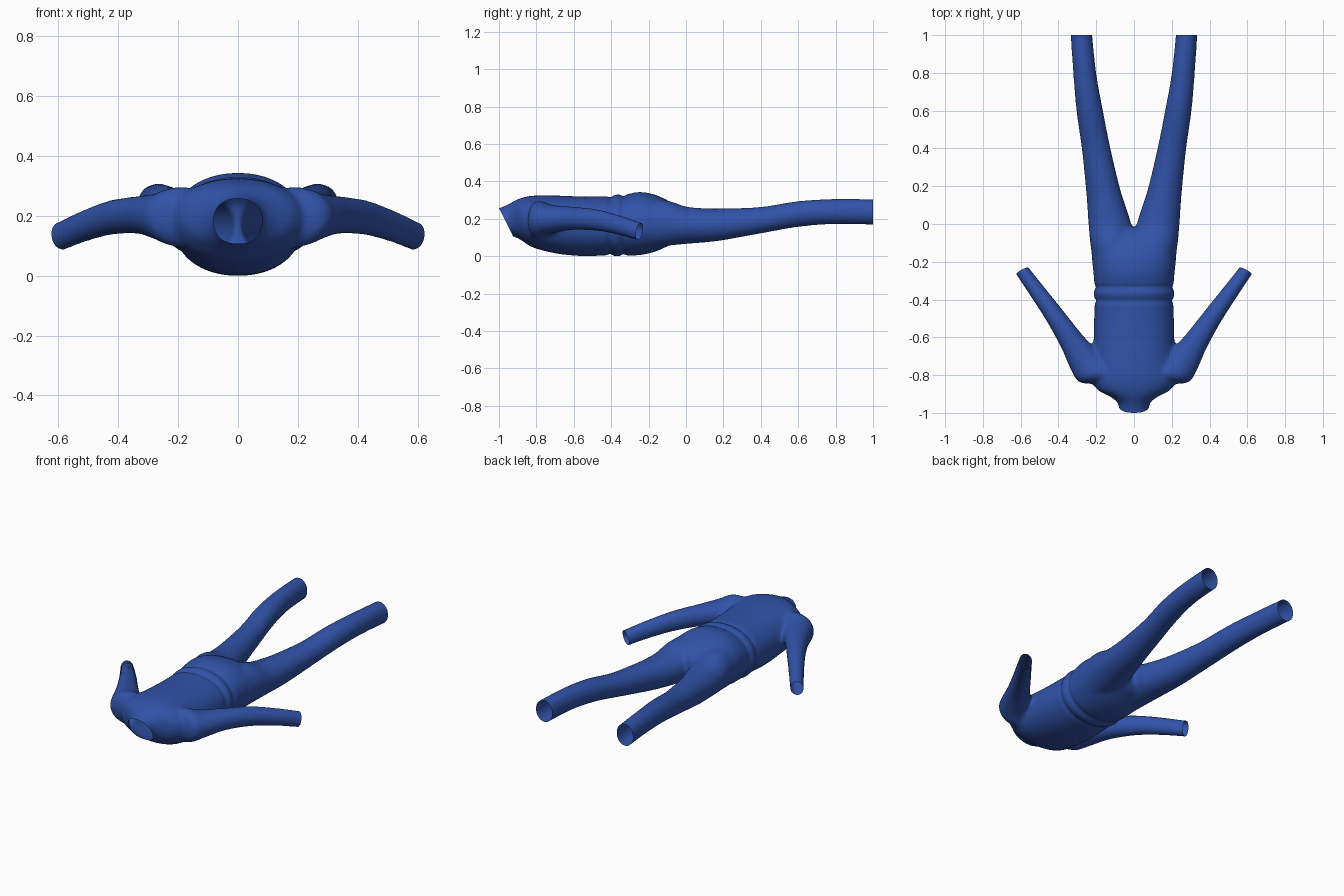
import bpy, bmesh, math
from mathutils import Vector

if "Cube" in bpy.data.objects:
    bpy.data.objects.remove(bpy.data.objects["Cube"])


def material(name, rgb):
    m = bpy.data.materials.new(name)
    m.diffuse_color = (*rgb, 1)
    m.use_nodes = True
    m.node_tree.nodes["Principled BSDF"].inputs["Base Color"].default_value = m.diffuse_color
    return m


blue = material("suit blue", (0.03, 0.085, 0.39))
dark = material("gusset dark navy", (0.008, 0.005, 0.03))


def spline(keys, steps=5):
    """Catmull-Rom samples through rows of numbers."""
    out = []
    for i in range(len(keys) - 1):
        p0, p1 = keys[max(i - 1, 0)], keys[i]
        p2, p3 = keys[i + 1], keys[min(i + 2, len(keys) - 1)]
        for s in range(steps):
            t = s / steps
            out.append([0.5 * (2 * b + (c - a) * t + (2 * a - 5 * b + 4 * c - d) * t * t
                               + (3 * b - a - 3 * c + d) * t ** 3)
                        for a, b, c, d in zip(p0, p1, p2, p3)])
    out.append(list(keys[-1]))
    return out


def loft(bm, keys, side, mirror=1, power=1.0, n=40):
    """Closed tube: keys are (x, y, z, half width, half height)."""
    rings = []
    for x, y, z, hw, hh in spline(keys):
        ring = []
        for k in range(n):
            a = 2 * math.pi * k / n
            c, s = math.cos(a), math.sin(a)
            u = math.copysign(abs(c) ** power, c) * hw
            v = math.copysign(abs(s) ** power, s) * hh
            p = Vector((x, y, z)) + side * u + Vector((0, 0, v))
            ring.append(bm.verts.new((p.x * mirror, p.y, p.z)))
        rings.append(ring)
    for r, q in zip(rings, rings[1:]):
        for k in range(n):
            bm.faces.new((r[k], r[(k + 1) % n], q[(k + 1) % n], q[k]))
    bm.faces.new(rings[0])
    bm.faces.new(rings[-1])


# torso rows: y, bottom z, top z, half width
torso = [(-1.06, .11, .25, .08), (-1.0, .115, .26, .08), (-.95, .115, .28, .084),
         (-.915, .105, .30, .125), (-.88, .088, .314, .19), (-.82, .05, .326, .225),
         (-.7, .018, .327, .215), (-.55, .003, .322, .213), (-.4, .008, .324, .208),
         (-.32, .006, .333, .21), (-.25, .008, .346, .216), (-.17, .025, .333, .224),
         (-.1, .055, .302, .226), (-.05, .08, .27, .19), (-.02, .11, .235, .13)]
# leg rows: y, bottom z, top z, inner x, outer x
leg = [(-.2, .05, .30, .02, .215), (-.1, .058, .30, .005, .232), (0, .068, .268, .015, .241),
       (.1, .076, .259, .046, .248), (.2, .088, .258, .077, .256), (.4, .124, .266, .124, .277),
       (.6, .159, .297, .164, .305), (.8, .174, .309, .20, .322), (1.04, .169, .306, .225, .338)]
# arm rows: x, y, z, half width, half height
arm = [(.10, -.80, .19, .07, .10), (.20, -.785, .198, .10, .10), (.26, -.725, .20, .088, .078),
       (.33, -.62, .205, .066, .063), (.42, -.485, .197, .052, .058),
       (.51, -.36, .169, .044, .053), (.59, -.25, .135, .038, .05), (.63, -.195, .118, .038, .05)]

bm = bmesh.new()
loft(bm, [(0, y, (a + b) / 2, w, (b - a) / 2) for y, a, b, w in torso],
     Vector((1, 0, 0)), power=0.94)
for m in (1, -1):
    loft(bm, [((i + o) / 2, y, (a + b) / 2, (o - i) / 2, (b - a) / 2) for y, a, b, i, o in leg],
         Vector((1, 0, 0)), m)
    loft(bm, arm, Vector((.83, -.56, 0)), m)
bmesh.ops.recalc_face_normals(bm, faces=bm.faces)
mesh = bpy.data.meshes.new("body_suit")
bm.to_mesh(mesh)
bm.free()
suit = bpy.data.objects.new("body_suit", mesh)
bpy.context.collection.objects.link(suit)
bpy.context.view_layer.objects.active = suit
suit.select_set(True)

# fuse torso, arms and legs into one smooth skin
rem = suit.modifiers.new("fuse", 'REMESH')
rem.mode = 'VOXEL'
rem.voxel_size = 0.011
bpy.ops.object.modifier_apply(modifier="fuse")
sm = suit.modifiers.new("soften", 'SMOOTH')
sm.factor = 0.5
sm.iterations = 10
bpy.ops.object.modifier_apply(modifier="soften")

bm = bmesh.new()
bm.from_mesh(suit.data)


def cut_open(co, no, keep_test=lambda f: True):
    """Slice off an end so the sleeve, leg or collar is open."""
    faces = [f for f in bm.faces if keep_test(f)]
    geom = set(faces)
    for f in faces:
        geom.update(f.verts)
        geom.update(f.edges)
    bmesh.ops.bisect_plane(bm, geom=list(geom), plane_co=co, plane_no=no, clear_outer=True)


cut_open((0, 1, 0), (0, 1, 0))
cut_open((0, -1, .26), (0, -.894, -.447))
for m in (1, -1):
    cut_open((.59 * m, -.25, .135), (.45 * m, .85, -.2),
             lambda f: f.calc_center_median().x * m > .45)

# waistband ridge between two grooves
bm.normal_update()
for v in bm.verts:
    if abs(v.co.x) < .3:
        d = abs(v.co.y + .37)
        push = .006 * math.exp(-(d / .022) ** 2) - .007 * math.exp(-((d - .036) / .012) ** 2)
        v.co += Vector((v.normal.x, 0, v.normal.z)) * push

# dark gussets at the crotch and under the arms
for f in bm.faces:
    c = f.calc_center_median()
    n = f.normal
    f.smooth = True
    crotch = abs(c.x) < .028 and -.08 < c.y < .1 and abs(n.z) < .72
    r = Vector(((abs(c.x) - .235) / .06, (c.y + .655) / .075, (c.z - .19) / .05)).length
    f.material_index = int(crotch or (r < 1 and abs(n.z) < .7))

# rest on the ground
low = min(v.co.z for v in bm.verts)
bmesh.ops.translate(bm, verts=bm.verts, vec=(0, 0, -low))
bm.to_mesh(suit.data)
bm.free()
suit.data.materials.clear()
suit.data.materials.append(blue)
suit.data.materials.append(dark)
